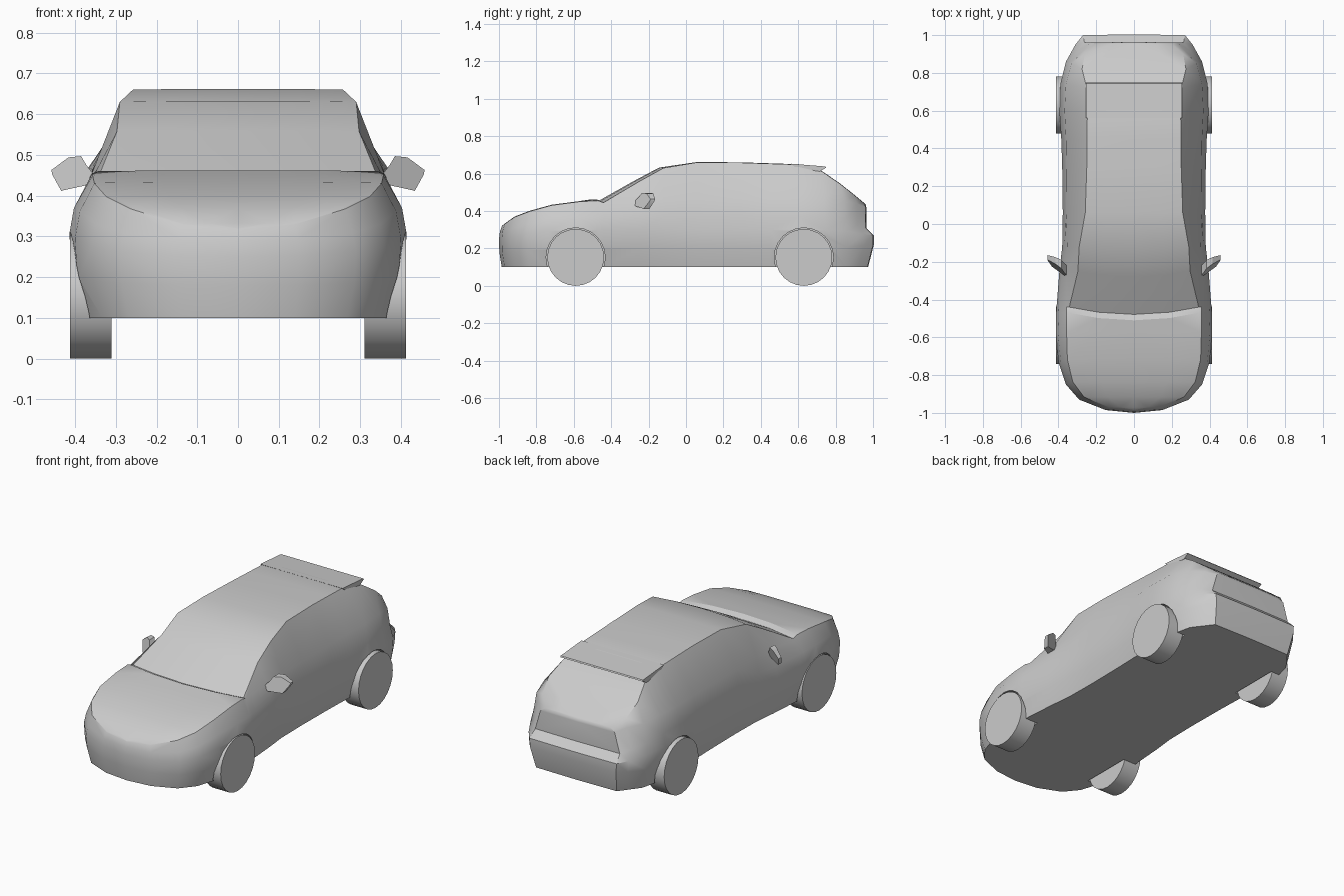
import bpy, bmesh, math
from mathutils import Matrix

if "Cube" in bpy.data.objects:
    bpy.data.objects.remove(bpy.data.objects["Cube"])


def interp(table, t):
    if t <= table[0][0]:
        return table[0][1]
    for (a, u), (b, v) in zip(table, table[1:]):
        if t <= b:
            return u + (v - u) * (t - a) / (b - a)
    return table[-1][1]


def finish(bm, name, angle=30):
    bmesh.ops.recalc_face_normals(bm, faces=bm.faces)
    me = bpy.data.meshes.new(name)
    bm.to_mesh(me)
    bm.free()
    ob = bpy.data.objects.new(name, me)
    bpy.context.collection.objects.link(ob)
    smooth(ob, angle)
    return ob


def smooth(ob, angle=30):
    bpy.ops.object.select_all(action='DESELECT')
    ob.select_set(True)
    bpy.context.view_layer.objects.active = ob
    bpy.ops.object.shade_smooth_by_angle(angle=math.radians(angle))


def cylinder(name, x0, x1, y, z, r, sides=24):
    bm = bmesh.new()
    m = Matrix.Translation(((x0 + x1) / 2, y, z)) @ Matrix.Rotation(math.pi / 2, 4, 'Y')
    bmesh.ops.create_cone(bm, cap_ends=True, segments=sides, radius1=r, radius2=r,
                          depth=abs(x1 - x0), matrix=m)
    return finish(bm, name)


def prism(name, front, back):
    bm = bmesh.new()
    a = [bm.verts.new(p) for p in front]
    b = [bm.verts.new(p) for p in back]
    bm.faces.new(a)
    bm.faces.new(b[::-1])
    for i in range(len(a)):
        j = (i + 1) % len(a)
        bm.faces.new((a[i], b[i], b[j], a[j]))
    return finish(bm, name)


# Half outline seen from above, from nose to tail
PLAN = [(0, -1), (.15, -.985), (.29, -.93), (.36, -.85), (.40, -.73), (.415, -.58),
        (.412, -.47), (.41, -.44), (.395, -.25), (.38, -.12), (.377, .06), (.38, .30),
        (.385, .45), (.395, .60), (.39, .74), (.36, .86), (.31, .95), (.27, 1.0), (0, 1.004)]
# Side silhouette: bonnet, cowl dip, windscreen, roof, hatch
TOP = [(-.985, .32), (-.93, .365), (-.85, .397), (-.73, .432), (-.58, .452), (-.47, .462),
       (-.44, .448), (-.25, .56), (-.12, .632), (.06, .662), (.3, .66), (.6, .65),
       (.72, .618), (.82, .55), (.90, .487), (.962, .435)]
# Shoulder line and roof edge
SH_Y = [(-1, -.985), (-.58, -.57), (-.47, -.47), (.74, .74), (.86, .85), (.95, .915),
        (1, .96), (1.004, .964)]
SH_X = [(-1, .92), (-.58, .86), (-.44, .87), (-.12, .93), (.06, .95), (.6, .93),
        (.86, .92), (1, .85)]
SH_Z = [(-.44, .455), (.74, .47), (.95, .44), (1, .42)]
RF_Y = [(-1, -.985), (-.58, -.57), (-.47, -.47), (.6, .6), (.74, .72), (.86, .82),
        (.95, .90), (1, .955), (1.004, .962)]
RF_X = [(-.47, 1), (-.44, .345), (-.25, .297), (-.12, .29), (.06, .258), (.3, .25),
        (.6, .247), (.72, .25), (.82, .275), (.90, .28), (.955, .2)]


def station(x, y):
    f = lambda front, rear: y * (front if y < -.5 else rear if y > .9 else 1)
    sy, sx = interp(SH_Y, y), x * interp(SH_X, y)
    sz = min(interp(TOP, sy) - .003, interp(SH_Z, y))
    ry = interp(RF_Y, y)
    rx, rz = min(.96 * sx, interp(RF_X, ry)), interp(TOP, ry)
    bow = -.04 * interp([(-.58, 0), (-.47, 1), (-.12, .6), (.06, 0)], y)
    return [(0, f(.985, .97), .10),
            (x * .925, f(.985, .97), .10),
            (x * .985, f(.998, 1), interp([(-1, .18), (-.7, .2), (.8, .2), (1, .22)], y)),
            (x, y, interp([(-1, .25), (-.7, .30), (.8, .30), (1, .27)], y)),
            (x * .97, interp(SH_Y, y) if y > .74 else f(.995, 1),
             interp([(-1, .29), (-.7, .37), (.8, .37), (1, .31)], y)),
            (sx, sy, sz), (rx, ry, rz - .002),
            (rx * .55, ry + bow * .7, rz), (0, ry + bow, rz)]


# Body shell
bm = bmesh.new()
for s in (1, -1):
    grid = [[bm.verts.new((s * p[0], p[1], p[2])) for p in station(*xy)] for xy in PLAN]
    for g, h in zip(grid, grid[1:]):
        for k in range(len(g) - 1):
            bm.faces.new((g[k], g[k + 1], h[k + 1], h[k]))
bmesh.ops.remove_doubles(bm, verts=bm.verts, dist=.0025)
body = finish(bm, "car_body")

# Wheels and wheel arches
for y, end in ((-.59, "front"), (.63, "rear")):
    for s, side in ((1, "right"), (-1, "left")):
        arch = cylinder("arch_cutter", s * .30, s * .55, y, .152, .158)
        arch.hide_render = True
        mod = body.modifiers.new("arch", 'BOOLEAN')
        mod.operation, mod.solver, mod.object = 'DIFFERENCE', 'EXACT', arch
        bpy.ops.object.select_all(action='DESELECT')
        body.select_set(True)
        bpy.context.view_layer.objects.active = body
        bpy.ops.object.modifier_apply(modifier=mod.name)
        bpy.data.objects.remove(arch)
        cylinder(f"{end}_{side}_wheel", s * .31, s * .412, y, .152, .152)
smooth(body)

# Spoiler lip at the end of the roof
lip = [(.56, .653), (.745, .638), (.75, .632), (.715, .612), (.60, .62)]
prism("roof_spoiler", [(-.255, y, z) for y, z in lip], [(.255, y, z) for y, z in lip])

# Door mirrors, swept outward and back
shape = [(.345, .44), (.372, .475), (.385, .497), (.416, .494), (.458, .463), (.456, .452),
         (.434, .412), (.375, .425)]
for s, side in ((1, "right"), (-1, "left")):
    mid = lambda x, z: -.255 + .65 * (x - .345) + .35 * (z - .45)
    half = lambda x: .028 - .14 * (x - .345)
    prism(f"{side}_mirror", [(s * x, mid(x, z) - half(x), z) for x, z in shape],
          [(s * x, mid(x, z) + half(x), z) for x, z in shape])
